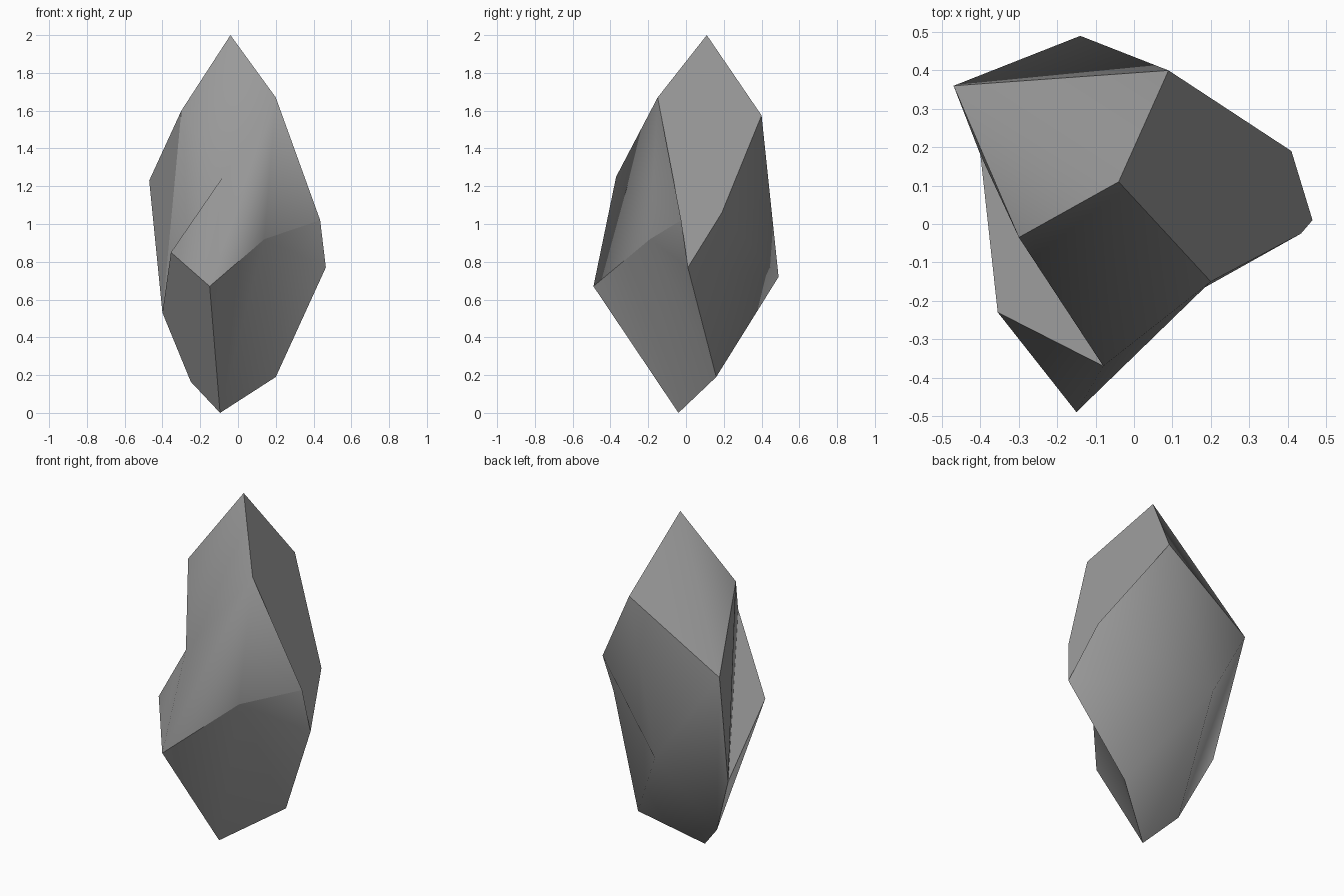
import bpy
import bmesh

cube = bpy.data.objects.get("Cube")
if cube:
    bpy.data.objects.remove(cube, do_unlink=True)

# Corner points of the rock
corners = {
    "A": (-.04, .11, 2), "B": (.2, -.15, 1.67), "C": (-.3, -.035, 1.6),
    "D": (.09, .4, 1.575), "E": (-.47, .36, 1.23), "F": (.41, .19, 1.06),
    "G": (.465, .01, .77), "H": (.435, -.025, 1.02), "I": (-.15, -.49, .67),
    "J": (-.355, -.23, .85), "K": (-.08, -.37, 1.25), "L": (.14, -.19, .92),
    "M": (-.14, .49, .72), "N": (-.4, .18, .53), "O": (-.095, -.04, 0),
    "P": (.2, .16, .19), "Q": (-.25, .07, .165),
}

# Broken facets: each is one softly bent surface, with sharp borders to the others
facets = {
    "upper front": "ACK AKB BKI KJI BIL BLH CKN",
    "upper right": "ABHGFD",
    "upper back": "ADE AEC",
    "lower front": "ILO LPO LGP LHG",
    "lower left": "IJNQO",
    "left": "CEN KJN",
    "back": "DEM DMF FMG GMP MPOQ MEQ EQN",
}


def make_material(name, colour):
    mat = bpy.data.materials.new(name)
    mat.use_nodes = True
    mat.diffuse_color = colour
    shader = next(n for n in mat.node_tree.nodes if n.type == 'BSDF_PRINCIPLED')
    shader.inputs["Base Color"].default_value = colour
    shader.inputs["Roughness"].default_value = 0.9
    return mat


def build_rock(name, material):
    bm = bmesh.new()
    verts = {key: bm.verts.new(co) for key, co in corners.items()}
    facet_of = {}
    for facet, outlines in facets.items():
        for outline in outlines.split():
            face = bm.faces.new([verts[key] for key in outline])
            face.smooth = True
            facet_of[face] = facet
    bmesh.ops.recalc_face_normals(bm, faces=bm.faces[:])
    # Keep the borders between facets crisp
    for edge in bm.edges:
        edge.smooth = len({facet_of[face] for face in edge.link_faces}) == 1
    mesh = bpy.data.meshes.new(name)
    bm.to_mesh(mesh)
    bm.free()
    mesh.materials.append(material)
    rock = bpy.data.objects.new(name, mesh)
    bpy.context.collection.objects.link(rock)
    return rock


build_rock("rock_shard", make_material("stone grey", (.32, .32, .32, 1)))
